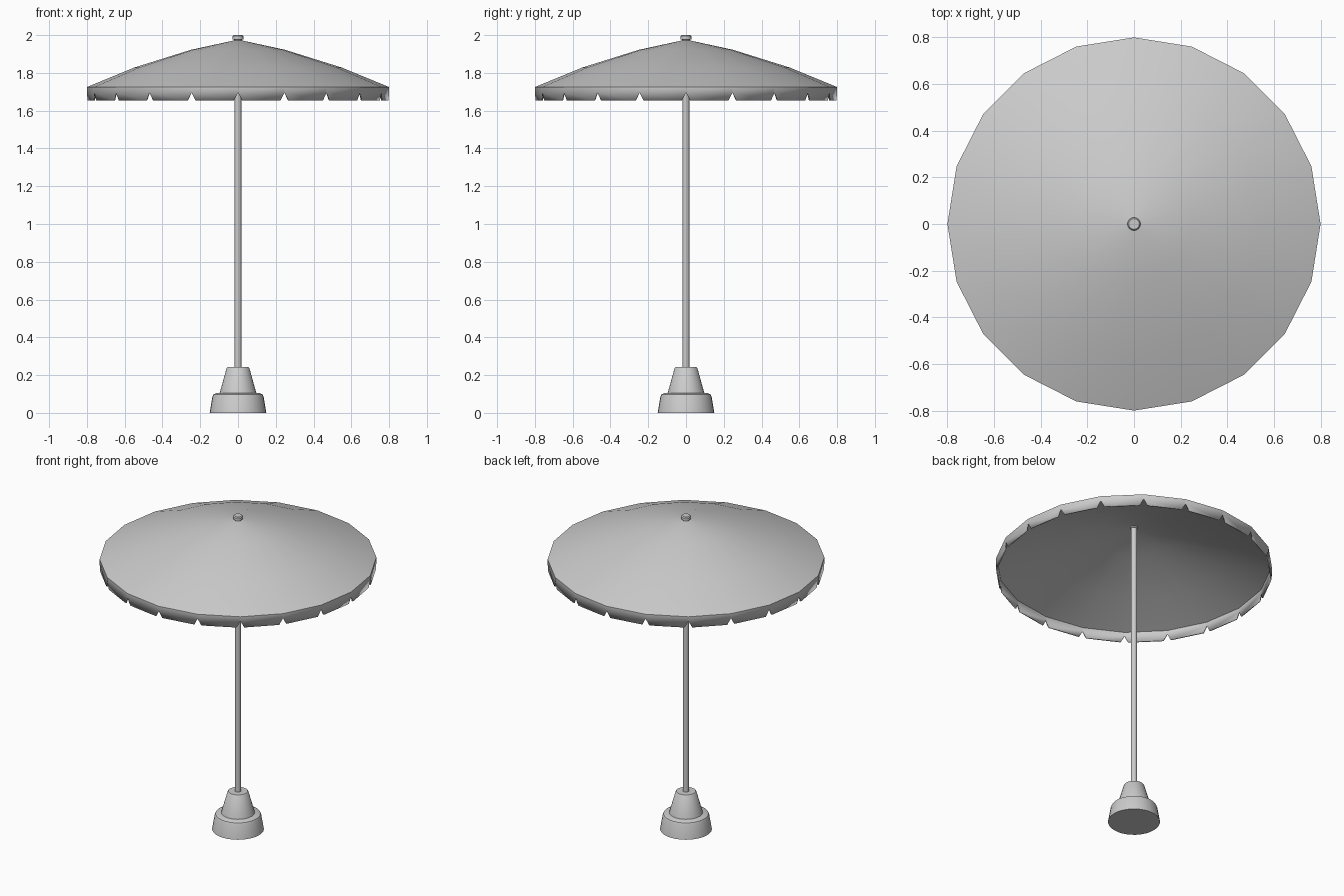
import bpy, bmesh
from math import cos, sin, pi, radians

if "Cube" in bpy.data.objects:
    bpy.data.objects.remove(bpy.data.objects["Cube"])


def finish(name, bm, angle=30):
    bmesh.ops.recalc_face_normals(bm, faces=bm.faces)
    me = bpy.data.meshes.new(name)
    bm.to_mesh(me)
    bm.free()
    ob = bpy.data.objects.new(name, me)
    bpy.context.collection.objects.link(ob)
    bpy.ops.object.select_all(action='DESELECT')
    ob.select_set(True)
    bpy.context.view_layer.objects.active = ob
    bpy.ops.object.shade_smooth_by_angle(angle=radians(angle))
    return ob


def ring(bm, r, z, n):
    return [bm.verts.new((r * cos(2 * pi * i / n), r * sin(2 * pi * i / n), z)) for i in range(n)]


def bridge(bm, a, b):
    n = len(a)
    for i in range(n):
        j = (i + 1) % n
        bm.faces.new((a[i], a[j], b[j], b[i]))


def lathe(name, profile, n):
    bm = bmesh.new()
    rings = [ring(bm, r, z, n) for r, z in profile]
    for a, b in zip(rings, rings[1:]):
        bridge(bm, a, b)
    bm.faces.new(rings[0][::-1])
    bm.faces.new(rings[-1])
    return finish(name, bm)


# stepped weighted base
lathe("base", [(0.15, 0), (0.135, 0.088), (0.13, 0.098), (0.117, 0.104), (0.097, 0.106),
               (0.094, 0.116), (0.06, 0.238), (0.056, 0.242)], 32)

# pole
lathe("pole", [(0.018, 0.2), (0.018, 1.962)], 16)

# top cap
lathe("finial", [(0.021, 1.955), (0.021, 1.975), (0.028, 1.978), (0.028, 1.994), (0.023, 2.0)], 16)

# canopy cloth: 20-sided cone with a hanging valance notched at each rib
SIDES = 20
bm = bmesh.new()
rings = [ring(bm, r, z, SIDES) for r, z in
         [(0.8, 1.725), (0.55, 1.828), (0.25, 1.922), (0.02, 1.972)]]
for a, b in zip(rings, rings[1:]):
    bridge(bm, a, b)
bm.faces.new(rings[-1])
rim = rings[0]
notch = ring(bm, 0.8, 1.697, SIDES)
for i in range(SIDES):
    j = (i + 1) % SIDES
    low = []
    for t in (0.09, 0.91):
        p = notch[i].co.lerp(notch[j].co, t)
        p.z = 1.655
        low.append(bm.verts.new(p))
    bm.faces.new((rim[i], notch[i], low[0], low[1], notch[j], rim[j]))
canopy = finish("canopy", bm, 32)
cloth = canopy.modifiers.new("cloth", 'SOLIDIFY')
cloth.thickness = 0.008
cloth.offset = -1
